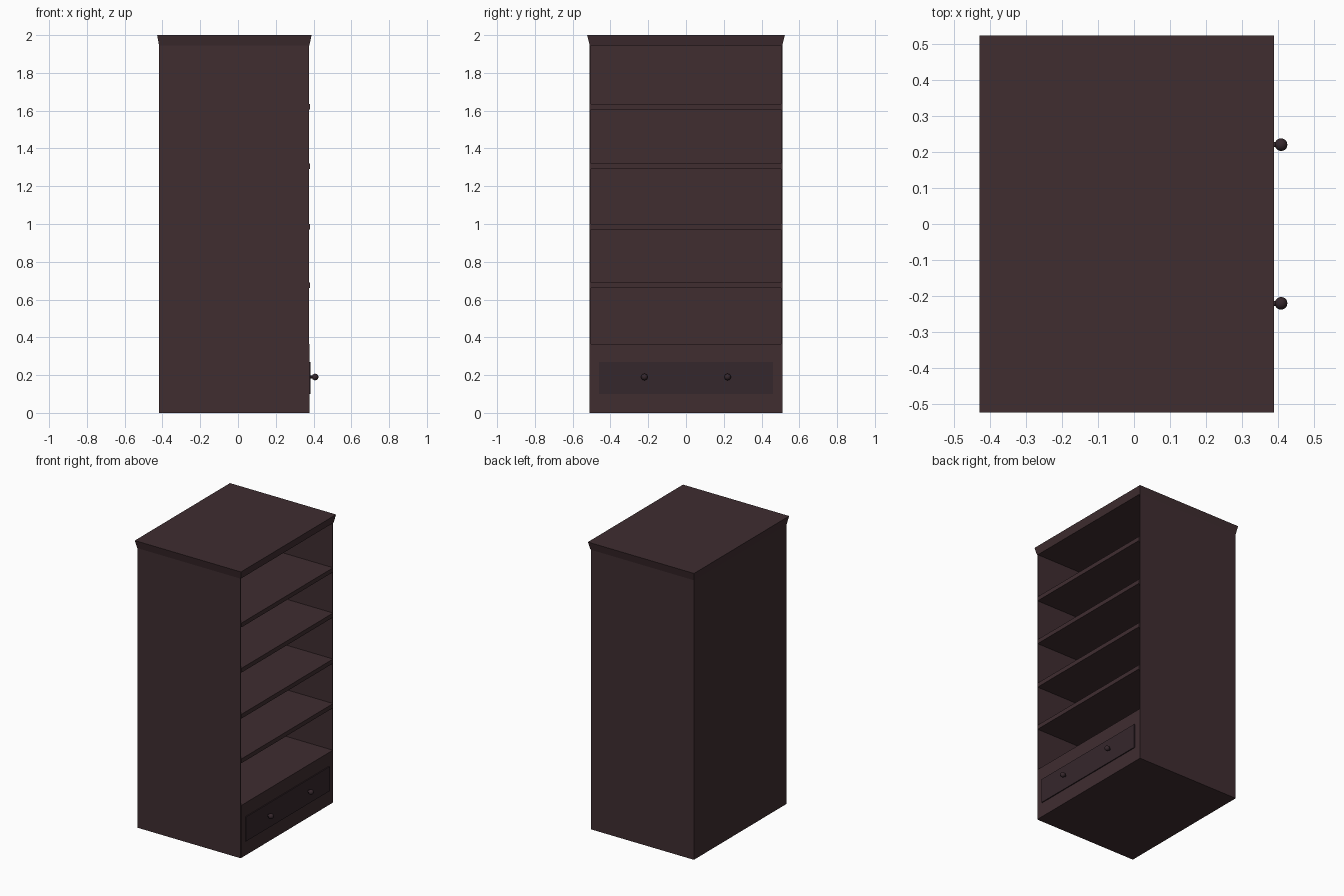
import bpy, bmesh
from math import radians
from mathutils import Matrix

if "Cube" in bpy.data.objects:
    bpy.data.objects.remove(bpy.data.objects["Cube"])


def material(name, rgb):
    m = bpy.data.materials.new(name)
    m.diffuse_color = (*rgb, 1)
    m.use_nodes = True
    m.node_tree.nodes["Principled BSDF"].inputs["Base Color"].default_value = m.diffuse_color
    return m


WOOD = material("dark_wood", (0.050, 0.026, 0.030))
PANEL = material("drawer_wood", (0.036, 0.020, 0.025))


def finish(name, bm, mat):
    me = bpy.data.meshes.new(name)
    bm.to_mesh(me)
    bm.free()
    me.materials.append(mat)
    ob = bpy.data.objects.new(name, me)
    bpy.context.collection.objects.link(ob)
    return ob


def box(name, x, y, z, mat=WOOD):
    bm = bmesh.new()
    size = [b - a for a, b in (x, y, z)]
    mid = [(a + b) / 2 for a, b in (x, y, z)]
    bmesh.ops.create_cube(bm, size=1, matrix=Matrix.Translation(mid) @ Matrix.Diagonal((*size, 1)))
    return finish(name, bm, mat)


BACK, FRONT, HALF, T = -0.418, 0.376, 0.51, 0.007
INNER = (-HALF + T, HALF - T)
CROWN_Z, BASE_Z = 1.945, 0.365

# Carcass: two sides, back and solid drawer base
for s, name in ((-1, "left_side"), (1, "right_side")):
    box(name, (BACK, FRONT), sorted((s * HALF, s * (HALF - T))), (0, CROWN_Z))
box("back_panel", (BACK, BACK + 0.01), INNER, (0, CROWN_Z))
box("drawer_base", (BACK + 0.01, FRONT + 0.002), INNER, (0, BASE_Z))

# Shelves, slightly proud of the sides
for i, top in enumerate((0.66, 0.97, 1.29, 1.605)):
    box(f"shelf_{i + 1}", (BACK + 0.01, FRONT + 0.004), INNER, (top, top + 0.03))

# Flared crown
crown = box("crown", (BACK, FRONT + 0.002), (-HALF, HALF), (CROWN_Z, 2.0))
for v in crown.data.vertices:
    if v.co.z > 1.97:
        v.co.x += 0.011 if v.co.x > 0 else -0.010
        v.co.y += 0.013 if v.co.y > 0 else -0.013

# Drawer front
box("drawer_front", (FRONT, 0.385), (-0.46, 0.46), (0.10, 0.27), PANEL)

# Round knobs on short stems
for s, name in ((-1, "left_knob"), (1, "right_knob")):
    bm = bmesh.new()
    bmesh.ops.create_uvsphere(bm, u_segments=20, v_segments=12, radius=0.0175,
                              matrix=Matrix.Translation((0.408, s * 0.22, 0.19)))
    bmesh.ops.create_cone(bm, cap_ends=True, segments=16, radius1=0.007, radius2=0.007, depth=0.02,
                          matrix=Matrix.Translation((0.390, s * 0.22, 0.19)) @ Matrix.Rotation(radians(90), 4, 'Y'))
    ob = finish(name, bm, PANEL)
    bpy.context.view_layer.objects.active = ob
    bpy.ops.object.select_all(action='DESELECT')
    ob.select_set(True)
    bpy.ops.object.shade_smooth_by_angle(angle=radians(40))
